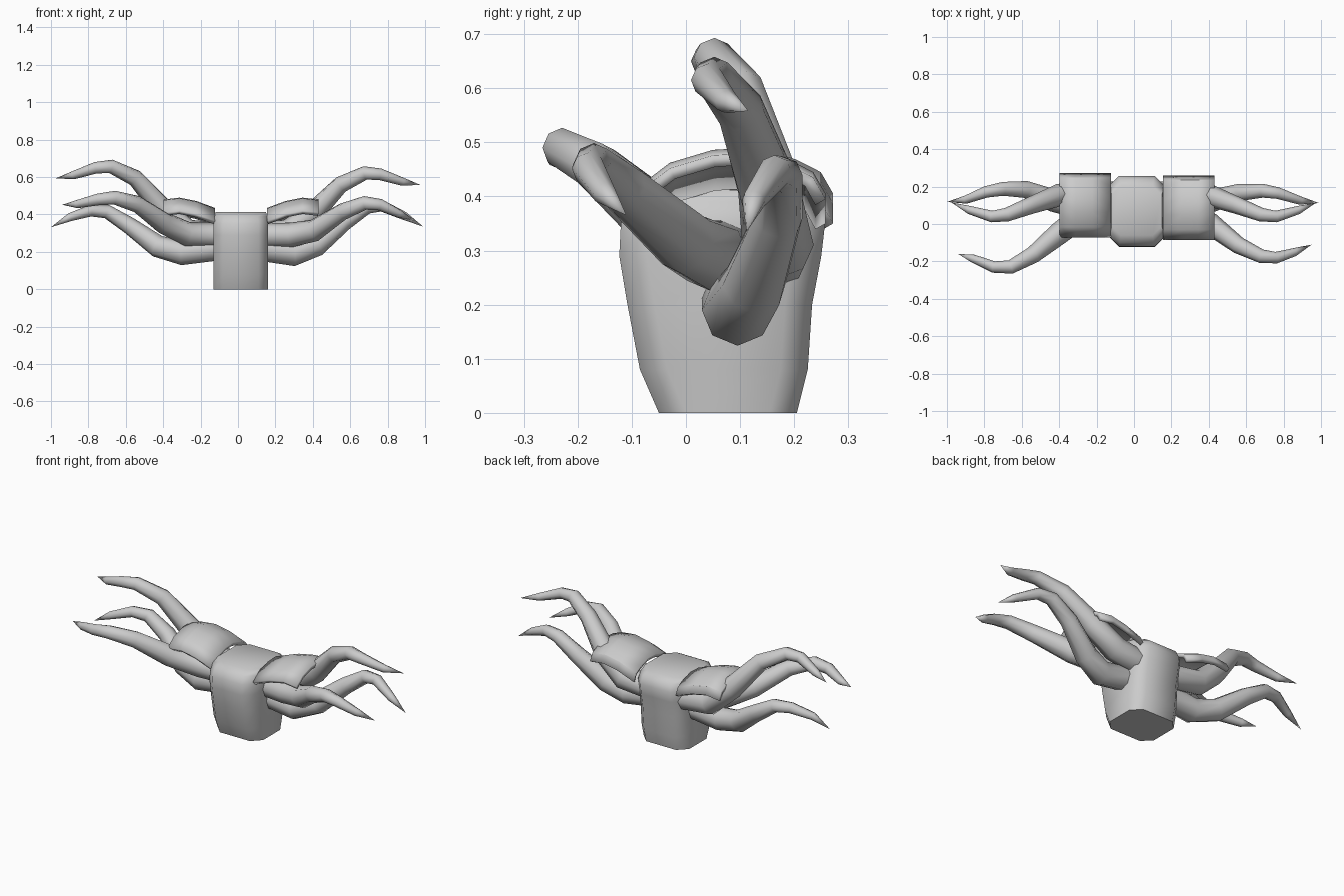
import bpy, bmesh, math
from mathutils import Vector

if "Cube" in bpy.data.objects:
    bpy.data.objects.remove(bpy.data.objects["Cube"])


def finish(name, bm, angle=40):
    bmesh.ops.recalc_face_normals(bm, faces=bm.faces)
    mesh = bpy.data.meshes.new(name)
    bm.to_mesh(mesh)
    bm.free()
    ob = bpy.data.objects.new(name, mesh)
    bpy.context.collection.objects.link(ob)
    bpy.ops.object.select_all(action='DESELECT')
    ob.select_set(True)
    bpy.context.view_layer.objects.active = ob
    bpy.ops.object.shade_smooth_by_angle(angle=math.radians(angle))
    return ob


def loft(name, rings, angle=40):
    bm = bmesh.new()
    loops = [[bm.verts.new(p) for p in r] for r in rings]
    n = len(loops[0])
    for a, b in zip(loops, loops[1:]):
        for i in range(n):
            bm.faces.new((a[i], a[(i + 1) % n], b[(i + 1) % n], b[i]))
    bm.faces.new(loops[0])
    bm.faces.new(loops[-1])
    bmesh.ops.remove_doubles(bm, verts=bm.verts, dist=0.0005)
    return finish(name, bm, angle)


# torso: stacked octagons, flaring upward
def octagon(z, y0, y1, x0=-0.13, x1=0.16, cx=0.05, cy=0.05):
    return [(x0 + cx, y0, z), (x1 - cx, y0, z), (x1, y0 + cy, z), (x1, y1 - cy, z),
            (x1 - cx, y1, z), (x0 + cx, y1, z), (x0, y1 - cy, z), (x0, y0 + cy, z)]


loft("torso", [octagon(0, -0.05, 0.205), octagon(0.08, -0.085, 0.225),
               octagon(0.2, -0.108, 0.233), octagon(0.29, -0.123, 0.25),
               octagon(0.35, -0.12, 0.257), octagon(0.39, -0.10, 0.24, -0.125, 0.155),
               octagon(0.412, -0.06, 0.205, -0.12, 0.15)], 50)


# arms: tapering eight-sided tubes ending in a point
def arm(name, pts, radii):
    pts = [Vector(p) for p in pts]
    rings = []
    for i, (p, r) in enumerate(zip(pts, radii)):
        t = (pts[min(i + 1, len(pts) - 1)] - pts[max(i - 1, 0)]).normalized()
        u = t.cross(Vector((0, 0, 1))).normalized()
        v = u.cross(t)
        rings.append([p + r * (u * math.cos(a) + v * math.sin(a))
                      for a in (k * math.pi / 4 for k in range(8))])
    loft(name, rings, 60)


RADII = [0.065, 0.066, 0.06, 0.046, 0.037, 0.031, 0.022, 0.0]
arm("right_front_arm", [(0.1, 0.07, 0.29), (0.28, 0.05, 0.29), (0.41, 0, 0.315),
                        (0.56, -0.115, 0.415), (0.68, -0.172, 0.462), (0.76, -0.18, 0.452),
                        (0.86, -0.15, 0.405), (0.95, -0.11, 0.365)], RADII)
arm("left_front_arm", [(-0.1, 0.07, 0.29), (-0.27, 0.05, 0.295), (-0.4, -0.05, 0.355),
                       (-0.54, -0.165, 0.455), (-0.66, -0.23, 0.49), (-0.75, -0.23, 0.48),
                       (-0.86, -0.185, 0.455), (-0.94, -0.16, 0.452)], RADII)
arm("right_lower_arm", [(0.1, 0.095, 0.22), (0.3, 0.095, 0.19), (0.42, 0.125, 0.235),
                        (0.57, 0.17, 0.36), (0.69, 0.178, 0.44), (0.77, 0.165, 0.446),
                        (0.89, 0.125, 0.392), (0.99, 0.112, 0.335)], RADII)
arm("left_lower_arm", [(-0.1, 0.095, 0.22), (-0.3, 0.095, 0.195), (-0.43, 0.125, 0.23),
                       (-0.58, 0.185, 0.34), (-0.7, 0.188, 0.415), (-0.79, 0.172, 0.42),
                       (-0.9, 0.13, 0.385), (-1.0, 0.118, 0.332)], RADII)
for side, s, dz in (("right", 1, 0), ("left", -1, 0.035)):
    arm(side + "_upper_arm",
        [(s * 0.1, 0.16, 0.29), (s * 0.27, 0.17, 0.31), (s * 0.4, 0.155, 0.405 + dz * 0.5),
         (s * 0.55, 0.1, 0.56 + dz), (s * 0.68, 0.05, 0.622 + dz), (s * 0.76, 0.04, 0.615 + dz),
         (s * 0.88, 0.075, 0.575 + dz), (s * 0.975, 0.115, 0.558 + dz)], RADII)

# shoulder plates: thin arched sheets
SPAN = [(0.0, 0.435), (0.10, 0.472), (0.19, 0.49), (0.275, 0.48)]
ARCH = [(-0.085, 0.07), (-0.03, 0.028), (0.05, 0.004), (0.12, 0), (0.19, 0.022),
        (0.235, 0.045), (0.258, 0.085)]
for side, s, x0, dy in (("right", 1, 0.155, 0), ("left", -1, 0.123, 0.014)):
    bm = bmesh.new()
    rows = [[bm.verts.new((s * (x0 + dx), y + dy, z - drop)) for y, drop in ARCH]
            for dx, z in SPAN]
    for a, b in zip(rows, rows[1:]):
        for j in range(len(ARCH) - 1):
            q = (a[j], b[j], b[j + 1], a[j + 1])
            bm.faces.new(q)
    plate = finish(side + "_shoulder_plate", bm, 30)
    mod = plate.modifiers.new("thickness", 'SOLIDIFY')
    mod.thickness = 0.022
    mod.offset = -1 if plate.data.polygons[0].normal.z > 0 else 1
